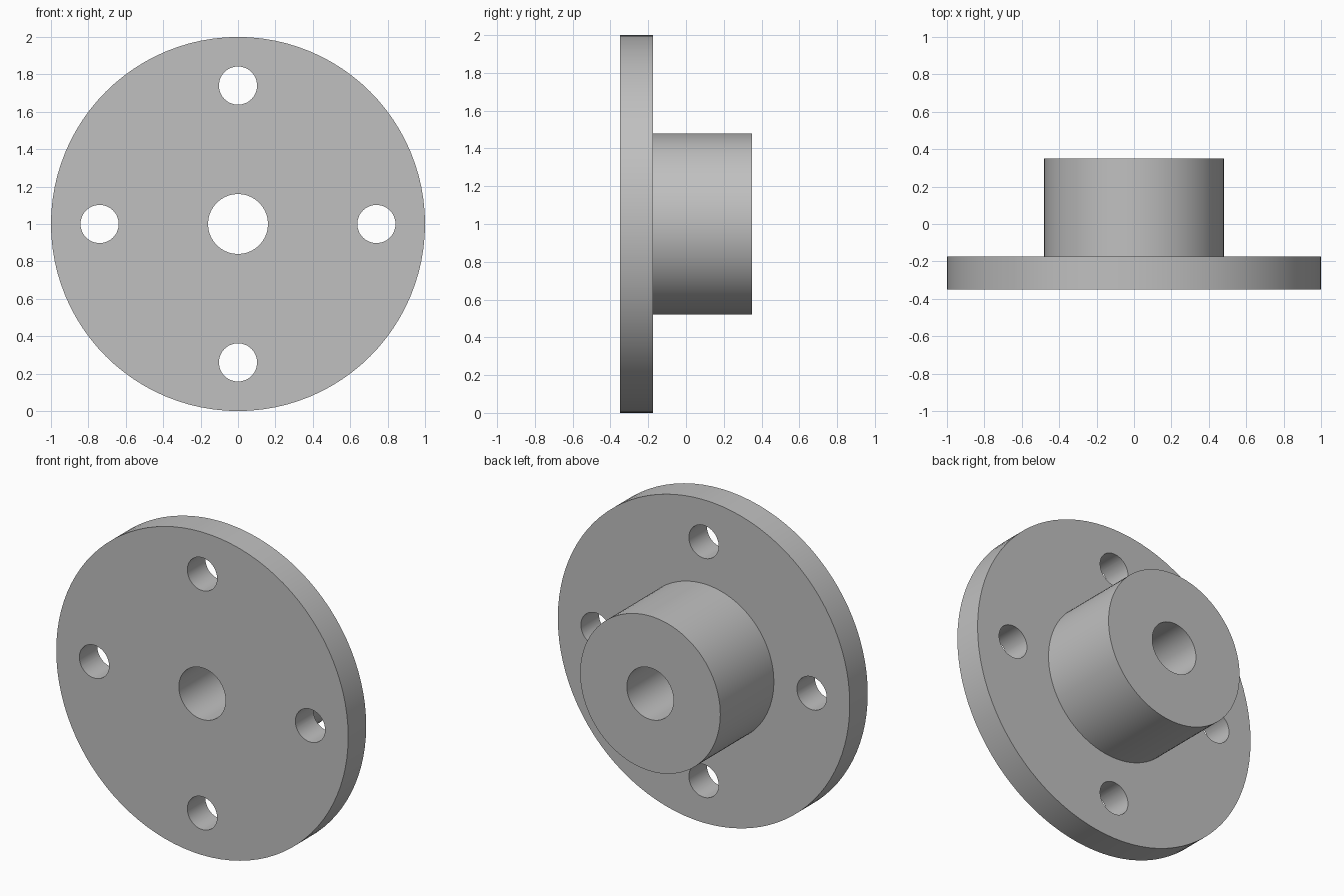
import bpy, bmesh, math
from mathutils import Matrix, Vector

cube = bpy.data.objects.get("Cube")
if cube:
    bpy.data.objects.remove(cube, do_unlink=True)

FRONT, STEP, BACK = -0.35, -0.174, 0.35      # depths along y
RIM, HUB, BORE = 1.0, 0.48, 0.16             # radii
BOLT_HOLE, BOLT_CIRCLE, BOLTS = 0.102, 0.74, 4
CENTRE = Vector((0, 0, 1))

# One grey for the whole part
grey = bpy.data.materials.new("steel_grey")
grey.use_nodes = True
colour = (0.527, 0.527, 0.527, 1)
grey.diffuse_color = colour
grey.node_tree.nodes["Principled BSDF"].inputs["Base Color"].default_value = colour


def make_object(name, bm):
    bmesh.ops.recalc_face_normals(bm, faces=bm.faces)
    mesh = bpy.data.meshes.new(name)
    bm.to_mesh(mesh)
    bm.free()
    mesh.materials.append(grey)
    obj = bpy.data.objects.new(name, mesh)
    bpy.context.collection.objects.link(obj)
    return obj


# Disc, hub and central bore: one profile turned about the y axis
bm = bmesh.new()
profile = [(BORE, FRONT), (RIM, FRONT), (RIM, STEP),
           (HUB, STEP), (HUB, BACK), (BORE, BACK)]
verts = [bm.verts.new(CENTRE + Vector((r, y, 0))) for r, y in profile]
edges = [bm.edges.new((verts[i - 1], verts[i])) for i in range(len(verts))]
bmesh.ops.spin(bm, geom=verts + edges, cent=CENTRE, axis=(0, 1, 0),
               angle=math.tau, steps=96, use_duplicate=False)
bmesh.ops.remove_doubles(bm, verts=bm.verts, dist=0.0001)
flange = make_object("flange_with_hub", bm)

# Ring of bolt hole cutters
bm = bmesh.new()
for i in range(BOLTS):
    a = math.tau * i / BOLTS
    spot = CENTRE + Vector((math.cos(a), 0, math.sin(a))) * BOLT_CIRCLE
    spot.y = (FRONT + STEP) / 2
    bmesh.ops.create_cone(bm, cap_ends=True, segments=48, radius1=BOLT_HOLE,
                          radius2=BOLT_HOLE, depth=2 * (STEP - FRONT),
                          matrix=Matrix.Translation(spot) @ Matrix.Rotation(math.pi / 2, 4, 'X'))
cutter = make_object("bolt_hole_cutter", bm)
cutter.hide_render = True

# Drill the bolt holes, then discard the cutter
drill = flange.modifiers.new("bolt_holes", 'BOOLEAN')
drill.operation = 'DIFFERENCE'
drill.solver = 'EXACT'
drill.object = cutter
bpy.ops.object.select_all(action='DESELECT')
flange.select_set(True)
bpy.context.view_layer.objects.active = flange
bpy.ops.object.modifier_apply(modifier=drill.name)
bpy.data.objects.remove(cutter, do_unlink=True)

# Smooth walls, crisp rims
bpy.ops.object.shade_smooth_by_angle(angle=math.radians(30))
